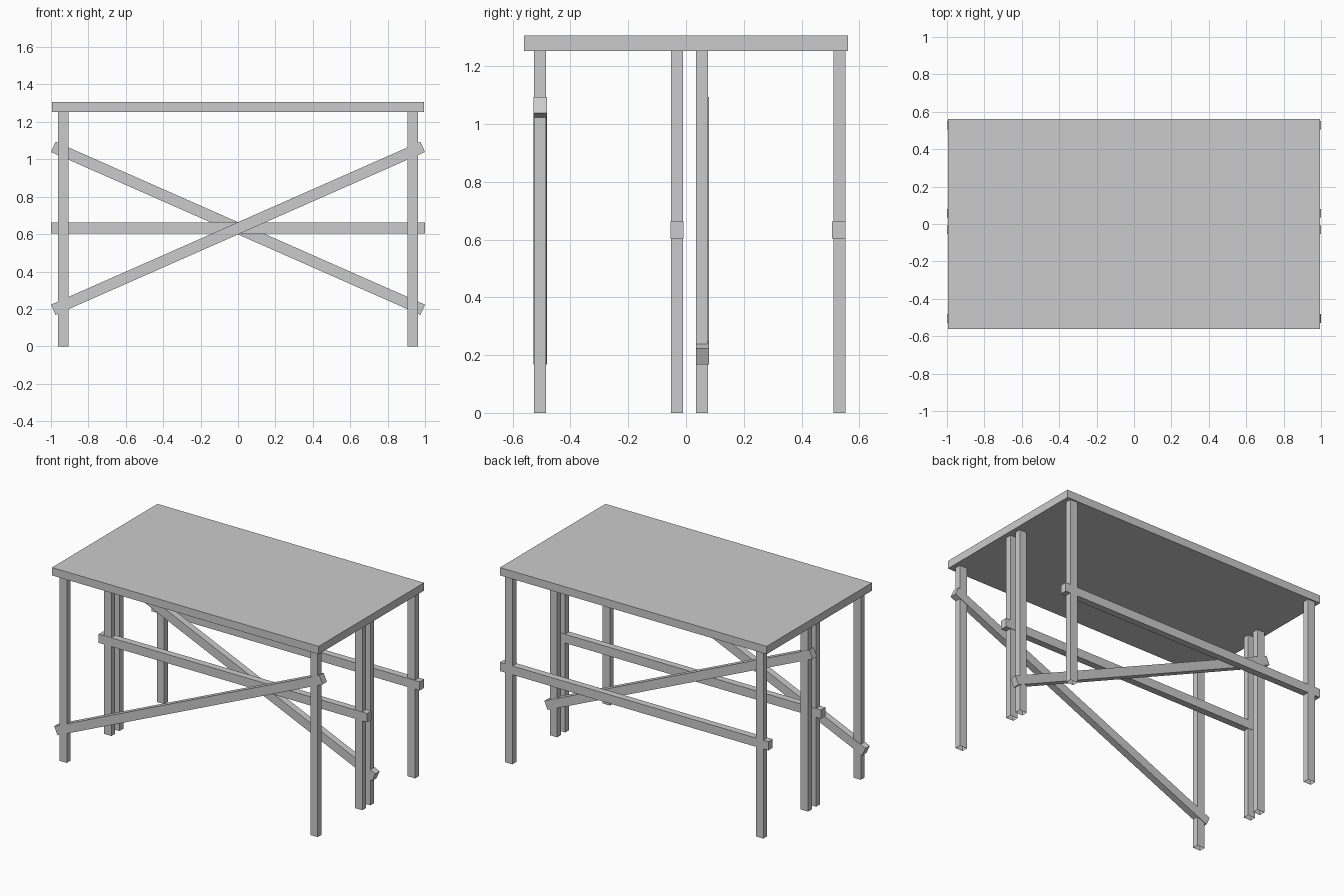
import bpy, bmesh
from math import radians

if "Cube" in bpy.data.objects:
    bpy.data.objects.remove(bpy.data.objects["Cube"])


def box(name, center, size, tilt=0.0, open_ends=False):
    """Box of given size, tilted about y; optionally without top/bottom caps."""
    bm = bmesh.new()
    bmesh.ops.create_cube(bm, size=1)
    bmesh.ops.scale(bm, vec=size, verts=bm.verts)
    if open_ends:
        bm.normal_update()
        caps = [f for f in bm.faces if abs(f.normal.z) > 0.9]
        bmesh.ops.delete(bm, geom=caps, context='FACES_ONLY')
    mesh = bpy.data.meshes.new(name)
    bm.to_mesh(mesh)
    bm.free()
    ob = bpy.data.objects.new(name, mesh)
    ob.location = center
    ob.rotation_euler = (0, radians(tilt), 0)
    bpy.context.collection.objects.link(ob)
    return ob


# Table top
box("table_top", (0, 0, 1.28), (1.987, 1.122, 0.053))

# Four pairs of legs: hollow square posts
LEG_H = 1.255
for row, y in (("front", -0.506), ("middle_front", -0.031),
               ("middle_back", 0.055), ("back", 0.531)):
    for side, x in (("left", -0.935), ("right", 0.935)):
        box(f"{row}_leg_{side}", (x, y, LEG_H / 2), (0.055, 0.041, LEG_H),
            open_ends=True)

# Horizontal stretchers
for name, y in (("middle_stretcher", -0.031), ("back_stretcher", 0.5285)):
    box(name, (0, y, 0.633), (2.0, 0.046, 0.059))

# Diagonal braces, leaning opposite ways
for name, y, tilt in (("front_brace", -0.505, -23.8),
                      ("middle_brace", 0.057, 23.8)):
    box(name, (0, y, 0.631), (2.159, 0.046, 0.06), tilt)
